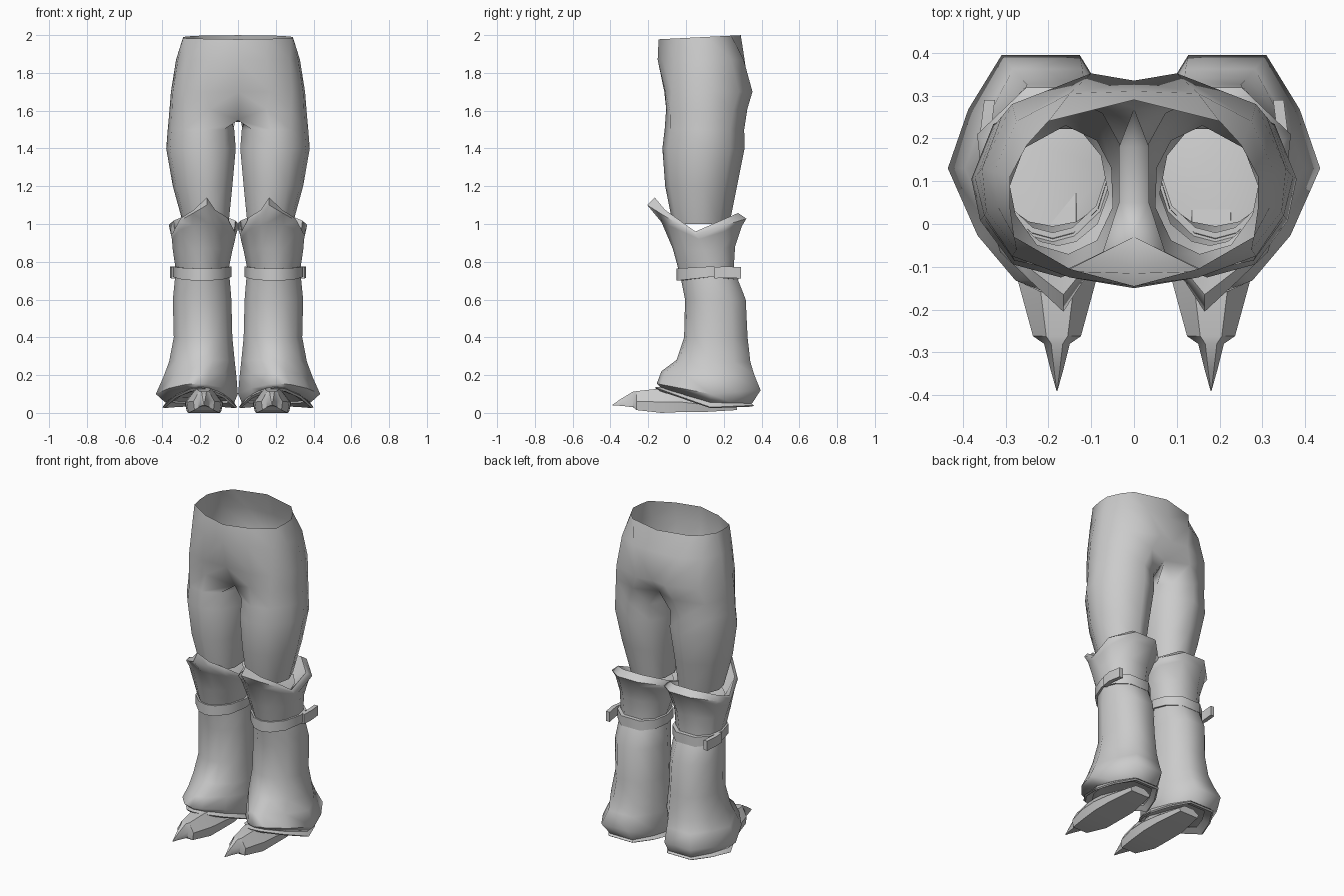
import bpy, bmesh, math

if "Cube" in bpy.data.objects:
    bpy.data.objects.remove(bpy.data.objects["Cube"])

grey = bpy.data.materials.new("plain grey")
grey.diffuse_color = (0.6, 0.6, 0.6, 1)
grey.use_nodes = True
grey.node_tree.nodes["Principled BSDF"].inputs["Base Color"].default_value = grey.diffuse_color


def finish(name, bm, angle=40):
    """Turn a bmesh for the +x side into a mirrored object."""
    bmesh.ops.recalc_face_normals(bm, faces=bm.faces)
    mesh = bpy.data.meshes.new(name)
    bm.to_mesh(mesh)
    bm.free()
    mesh.materials.append(grey)
    ob = bpy.data.objects.new(name, mesh)
    bpy.context.collection.objects.link(ob)
    bpy.ops.object.select_all(action='DESELECT')
    ob.select_set(True)
    bpy.context.view_layer.objects.active = ob
    bpy.ops.object.shade_smooth_by_angle(angle=math.radians(angle))
    mod = ob.modifiers.new("mirror", 'MIRROR')
    mod.use_mirror_merge = True
    mod.merge_threshold = 0.0005
    return ob


def loft(rings, wrap=False, cap_start=False, cap_end=False):
    """Skin closed rings of points one after another."""
    bm = bmesh.new()
    vs = [[bm.verts.new(p) for p in r] for r in rings]
    n = len(rings[0])
    pairs = list(zip(vs, vs[1:])) + ([(vs[-1], vs[0])] if wrap else [])
    for a, b in pairs:
        for i in range(n):
            j = (i + 1) % n
            bm.faces.new((a[i], a[j], b[j], b[i]))
    if cap_start:
        bm.faces.new(vs[0])
    if cap_end:
        bm.faces.new(vs[-1])
    return bm


# ---- trousers: half-ring pelvis that splits into a full leg ring ----
def level(z, pts):
    return [(x, y, z) for x, y in pts]


waist = [(x, y, 1.985 + 0.05 * y) for x, y in
         [(0, -.145), (.15, -.105), (.28, -.03), (.29, .04),
          (.29, .11), (.25, .185), (.2, .24), (0, .29)]]
hip = level(1.87, [(0, -.15), (.15, -.125), (.275, -.06), (.318, .04),
                   (.328, .12), (.275, .24), (.15, .305), (0, .31)])
seat = level(1.7, [(0, -.115), (.17, -.11), (.285, -.075), (.345, .03),
                   (.355, .13), (.285, .28), (.1, .352), (0, .335)])
crotch = [(0, -.03, 1.55), (.15, -.105, 1.61), (.28, -.085, 1.6), (.35, .02, 1.6),
          (.363, .12, 1.6), (.31, .25, 1.6), (.14, .325, 1.61), (0, .27, 1.61),
          (.035, .18, 1.555), (.035, .05, 1.545)]
THIGH = [(.07, -.07), (.17, -.115), (.28, -.085), (.355, .015), (.375, .11),
         (.325, .235), (.18, .31), (.07, .26), (.02, .17), (.015, .04)]


def leg_ring(z, xi, xo, yf, yb):
    return [(xi + (x - .015) / .36 * (xo - xi),
             yf + (y + .115) / .425 * (yb - yf), z) for x, y in THIGH]


rings = [waist, hip, seat, crotch,
         leg_ring(1.5, .02, .372, -.113, .308),
         leg_ring(1.4, .012, .38, -.125, .31),
         leg_ring(1.2, .03, .345, -.11, .27),
         leg_ring(1.0, .05, .29, -.07, .23)]
bm = bmesh.new()
vs = [[bm.verts.new(p) for p in r] for r in rings]
for a, b in zip(vs, vs[1:]):
    count = 7 if len(a) == 8 else 10
    for i in range(count):
        j = (i + 1) % 10
        bm.faces.new((a[i], a[j], b[j], b[i]))
# saddle strip between the legs
c = vs[3]
mid_back, mid_front = bm.verts.new((0, .18, 1.555)), bm.verts.new((0, .05, 1.54))
bm.faces.new((c[7], c[8], mid_back))
bm.faces.new((c[8], c[9], mid_front, mid_back))
bm.faces.new((c[9], c[0], mid_front))
finish("trousers", bm, 80)

# ---- boots ----
FLARED = [(1, 0), (.78, .52), (.42, 1), (-.42, 1), (-.78, .52), (-1, 0),
          (-.68, -.55), (-.27, -.92), (0, -1), (.27, -.92), (.68, -.55)]
ROUND = [(1, 0), (.85, .58), (.42, .98), (-.42, .98), (-.85, .58), (-1, 0),
         (-.78, -.58), (-.36, -.92), (0, -1), (.36, -.92), (.78, -.58)]


def boot_ring(zf, zs, zb, xi, xo, yf, yb, yc=.13, dirs=ROUND):
    """Ring with separate heights at the front, sides and back."""
    out = []
    for u, v in dirs:
        y = yc + v * ((yb - yc) if v > 0 else (yc - yf))
        z = zs + abs(v) * ((zb - zs) if v > 0 else (zf - zs))
        out.append(((xi + xo) / 2 + u * (xo - xi) / 2, y, z))
    return out


def rim(ring, z, y, flick):
    """Pull the front of a cuff ring into a peak and flick out its back corners."""
    ring[8] = (.165, y, z)
    for i, s in ((1, 1), (4, -1)):
        px, py, pz = ring[i]
        ring[i] = (px + s * flick, py, pz)
    return ring


# flared knee cuff with a front peak and a rolled inner lip
cuff = [boot_ring(.76, .76, .76, .05, .33, -.04, .255),
        boot_ring(.87, .86, .88, .03, .345, -.07, .263, .1),
        rim(boot_ring(1.0, .92, .99, .015, .35, -.11, .3, .07), 1.01, -.13, .02),
        rim(boot_ring(1.065, .945, 1.03, .01, .35, -.15, .325, .05), 1.1, -.205, .042),
        rim(boot_ring(1.085, .96, 1.06, .02, .335, -.125, .28, .05), 1.14, -.165, .03),
        boot_ring(.95, .92, .96, .06, .295, -.05, .225, .07)]
finish("knee_cuff", loft(cuff), 65)

# shaft that swells into a heavy flared bottom
shaft = [boot_ring(.78, .78, .78, .055, .325, -.035, .25),
         boot_ring(.70, .70, .70, .043, .335, -.025, .28),
         boot_ring(.6, .6, .6, .035, .345, -.005, .32),
         boot_ring(.4, .4, .4, .03, .34, -.01, .33),
         boot_ring(.28, .27, .27, .017, .365, -.05, .345),
         boot_ring(.22, .19, .2, .008, .395, -.13, .362, dirs=FLARED),
         boot_ring(.155, .10, .12, .001, .435, -.155, .395, dirs=FLARED),
         boot_ring(.13, .055, .05, .02, .385, -.13, .35, dirs=FLARED),
         boot_ring(.13, .08, .08, .05, .33, -.06, .28, dirs=FLARED)]
finish("boot_shaft", loft(shaft, cap_end=True), 70)

# thin flap below the flare, arched over the foot
hem = [boot_ring(.14, .07, .06, .03, .37, -.12, .33, dirs=FLARED),
       boot_ring(.135, .03, .04, .005, .40, -.165, .36, dirs=FLARED),
       boot_ring(.12, .025, .033, .015, .39, -.15, .35, dirs=FLARED),
       boot_ring(.12, .055, .05, .04, .35, -.1, .31, dirs=FLARED)]
finish("hem_flap", loft(hem, wrap=True), 30)

# strap below the knee with a side tab
strap = [boot_ring(.70, .72, .705, .035, .345, -.05, .28),
         boot_ring(.765, .775, .765, .035, .345, -.05, .28),
         boot_ring(.765, .775, .765, .06, .32, -.02, .25),
         boot_ring(.70, .72, .705, .06, .32, -.02, .25)]
finish("knee_strap", loft(strap, wrap=True), 60)
tab = [[(x, y, z) for x, z in ((x0, z0), (x0 + .025, z0), (x0 + .025, z0 + .06), (x0, z0 + .06))]
       for y, x0, z0 in ((.15, .328, .712), (.21, .335, .715), (.29, .325, .712))]
finish("strap_tab", loft(tab, cap_start=True, cap_end=True), 30)


# ---- foot: faceted body tapering into a long toe spike ----
def foot_ring(y, w, zb, zt, cx=.18):
    zm = zb + .45 * (zt - zb)
    return [(cx + u * w, y, z) for u, z in
            ((-.9, zb), (.9, zb), (1, zm), (.45, zt), (-.45, zt), (-1, zm))]


foot = [foot_ring(.27, .07, .015, .06), foot_ring(.1, .1, .005, .09),
        foot_ring(-.02, .1, .005, .12), foot_ring(-.13, .092, .0, .13),
        foot_ring(-.262, .056, .015, .115), foot_ring(-.28, .03, .03, .113),
        foot_ring(-.34, .015, .037, .077), foot_ring(-.39, .001, .04, .043)]
finish("foot", loft(foot, cap_start=True, cap_end=True), 30)
